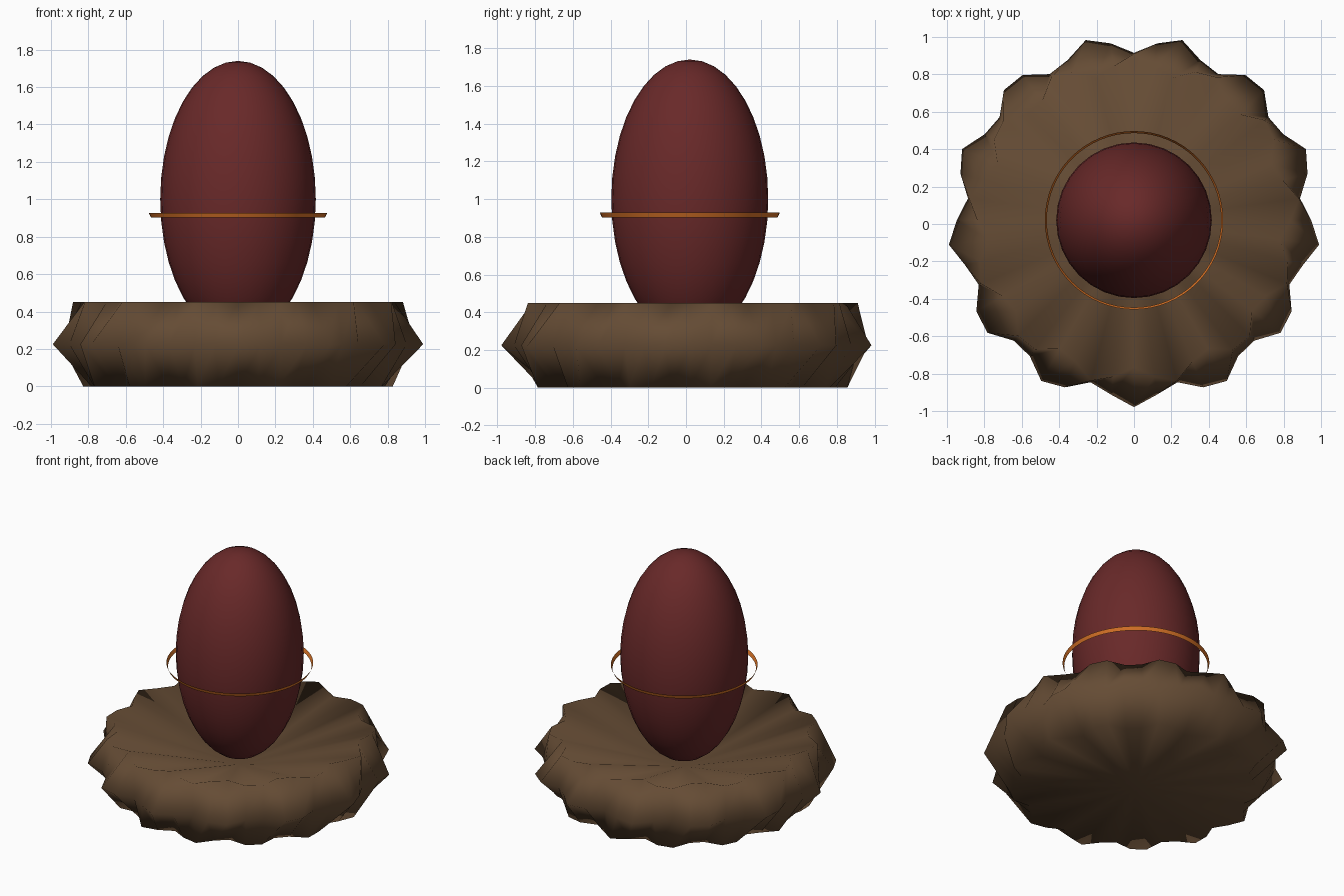
import bpy, bmesh
from math import cos, sin, pi

cube = bpy.data.objects.get("Cube")
if cube:
    bpy.data.objects.remove(cube, do_unlink=True)

CENTRE_Y = 0.02
SEGMENTS = 48
LOBES = 13


def material(name, colour):
    m = bpy.data.materials.new(name)
    m.use_nodes = True
    m.diffuse_color = (*colour, 1)
    m.node_tree.nodes["Principled BSDF"].inputs["Base Color"].default_value = (*colour, 1)
    return m


def finish(name, bm, mat):
    bmesh.ops.recalc_face_normals(bm, faces=bm.faces)
    for f in bm.faces:
        f.smooth = True
    mesh = bpy.data.meshes.new(name)
    bm.to_mesh(mesh)
    bm.free()
    mesh.materials.append(mat)
    obj = bpy.data.objects.new(name, mesh)
    obj.location.y = CENTRE_Y
    bpy.context.collection.objects.link(obj)
    return obj


def ring(bm, radius, z, wave=0.0, count=SEGMENTS):
    """Circle of vertices starting at the front, rippled into lobes."""
    verts = []
    for i in range(count):
        a = 2 * pi * i / count
        r = radius + wave * cos(LOBES * a)
        verts.append(bm.verts.new((r * sin(a), -r * cos(a), z)))
    return verts


def bridge(bm, low, high):
    n = len(low)
    for i in range(n):
        j = (i + 1) % n
        bm.faces.new((low[i], low[j], high[j], high[i]))


def fan(bm, verts, z):
    centre = bm.verts.new((0, 0, z))
    for i in range(len(verts)):
        bm.faces.new((verts[i], verts[(i + 1) % len(verts)], centre))


brown = material("nest brown", (0.13, 0.072, 0.035))
red = material("dark red", (0.14, 0.022, 0.022))
orange = material("glowing orange", (0.68, 0.17, 0.02))

# Nest: lobed wall whose ripples alternate by height, with a dished top
bm = bmesh.new()
bottom = ring(bm, 0.783, 0.0, -0.052)
middle = ring(bm, 0.947, 0.225, 0.052)
rim = ring(bm, 0.838, 0.45, -0.052)
bridge(bm, bottom, middle)
bridge(bm, middle, rim)
fan(bm, bottom, 0.0)
fan(bm, rim, 0.2)
finish("nest", bm, brown)

# Egg: tall ellipsoid resting in the dish
bm = bmesh.new()
bmesh.ops.create_uvsphere(bm, u_segments=32, v_segments=20, radius=1)
bmesh.ops.scale(bm, vec=(0.416, 0.416, 0.74), verts=bm.verts)
egg = finish("egg", bm, red)
egg.location.z = 1.0

# Band: thin flared strip floating around the egg
bm = bmesh.new()
bridge(bm, ring(bm, 0.466, 0.903, count=64), ring(bm, 0.477, 0.928, count=64))
finish("floating_band", bm, orange)
